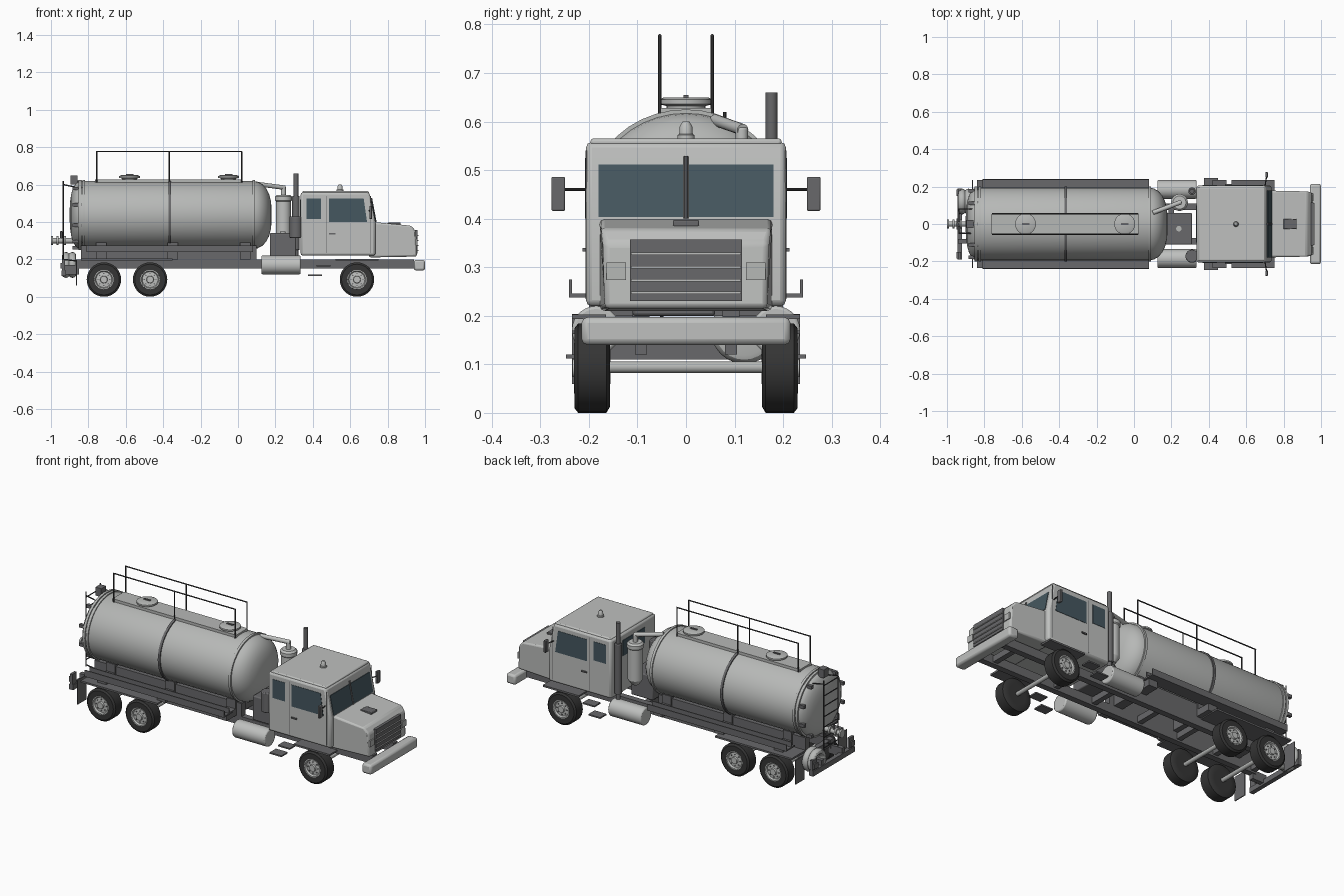
import bpy, bmesh, math
from mathutils import Vector

if "Cube" in bpy.data.objects:
    bpy.data.objects.remove(bpy.data.objects["Cube"])


def mat(name, c):
    m = bpy.data.materials.new(name)
    m.diffuse_color = (*c, 1)
    m.use_nodes = True
    m.node_tree.nodes["Principled BSDF"].inputs["Base Color"].default_value = m.diffuse_color
    return m


PAINT = mat("body_grey", (.52, .53, .52))
STEEL = mat("tank_steel", (.47, .48, .47))
DARK = mat("frame_dark_grey", (.14, .14, .145))
BLACK = mat("thin_black", (.05, .05, .052))
TIRE = mat("tyre_rubber", (.035, .035, .035))
GLASS = mat("window_glass", (.06, .095, .115))


def finish(name, bm, m, bevel=0, seg=2):
    bmesh.ops.recalc_face_normals(bm, faces=bm.faces)
    me = bpy.data.meshes.new(name)
    bm.to_mesh(me)
    bm.free()
    ob = bpy.data.objects.new(name, me)
    bpy.context.collection.objects.link(ob)
    me.materials.append(m)
    if bevel:
        b = ob.modifiers.new("bevel", 'BEVEL')
        b.width, b.segments, b.limit_method = bevel, seg, 'ANGLE'
    bpy.ops.object.select_all(action='DESELECT')
    ob.select_set(True)
    bpy.context.view_layer.objects.active = ob
    bpy.ops.object.shade_smooth_by_angle(angle=math.radians(32))
    return ob


def box(name, x, y, z, m, bevel=0):
    bm = bmesh.new()
    bmesh.ops.create_cube(bm, size=1)
    for v in bm.verts:
        v.co = Vector([(a + b) / 2 + c * (b - a) for (a, b), c in zip((x, y, z), v.co)])
    return finish(name, bm, m, bevel)


def rod(name, a, b, r, m, n=12, bevel=0):
    a, b = Vector(a), Vector(b)
    bm = bmesh.new()
    bmesh.ops.create_cone(bm, cap_ends=True, segments=n, radius1=r, radius2=r, depth=(b - a).length)
    q = (b - a).to_track_quat('Z', 'Y')
    for v in bm.verts:
        v.co = q @ v.co + (a + b) / 2
    return finish(name, bm, m, bevel)


def prism(name, pts, hw, m, bevel=0, front=None):
    # side profile in x-z extruded across y, with optional narrower nose
    bm = bmesh.new()
    f = bm.faces.new([bm.verts.new((x, -hw, z)) for x, z in pts])
    r = bmesh.ops.extrude_face_region(bm, geom=[f])
    for v in r['geom']:
        if isinstance(v, bmesh.types.BMVert):
            v.co.y = hw
    if front:
        for v in bm.verts:
            if v.co.x > front[0]:
                v.co.y *= front[1]
    return finish(name, bm, m, bevel)


def lathe(name, prof, m, centre, axis='X', sy=1, n=40):
    # revolve (position, radius) pairs
    bm = bmesh.new()
    rings = []
    for p, r in prof:
        ring = []
        for i in range(n):
            t = 2 * math.pi * i / n
            c, s = r * math.cos(t), r * math.sin(t)
            co = {'X': (p, c * sy, s), 'Y': (c, p, s), 'Z': (c, s, p)}[axis]
            ring.append(bm.verts.new(Vector(co) + Vector(centre)))
        rings.append(ring)
    for a, b in zip(rings, rings[1:]):
        for i in range(n):
            bm.faces.new((a[i], a[(i + 1) % n], b[(i + 1) % n], b[i]))
    bm.faces.new(rings[0])
    bm.faces.new(rings[-1])
    return finish(name, bm, m)


# frame, cross members, bumpers
for s in (1, -1):
    box("frame_rail", (-.87, .94), sorted((s * .075, s * .11)), (.15, .2), DARK)
for x in (-.85, -.6, -.36, -.1, .2, .45, .85):
    box("cross_member", (x - .015, x + .015), (-.09, .09), (.16, .195), DARK)
box("front_bumper", (.94, 1), (-.215, .215), (.14, .197), PAINT, .012)
box("rear_bumper", (-.945, -.92), (-.19, .19), (.11, .14), DARK)
for s in (1, -1):
    box("rear_bumper_post", (-.94, -.925), sorted((s * .15, s * .19)), (.11, .2), DARK)
    box("rear_bumper_arm", (-.94, -.85), sorted((s * .08, s * .105)), (.12, .17), DARK)
    box("tail_light", (-.95, -.942), sorted((s * .15, s * .185)), (.15, .18), DARK)
    box("mud_flap", (-.865, -.86), sorted((s * .155, s * .235)), (.06, .2), DARK)

# wheels and axles
for x in (-.717, -.47, .636):
    rod("axle", (x, -.17, .094), (x, .17, .094), .012, STEEL)
    for s in (1, -1):
        c = (x, 0, .092)
        lathe("tyre", [(s * .157, .055), (s * .157, .08), (s * .164, .092), (s * .222, .092),
                       (s * .23, .082), (s * .23, .052), (s * .218, .05)], TIRE, c, 'Y', n=32)
        lathe("wheel_rim", [(s * .2, .05), (s * .231, .052), (s * .231, .047), (s * .222, .042),
                            (s * .224, .02), (s * .234, .018), (s * .234, .004)], PAINT, c, 'Y', n=24)
        for i in range(8):
            t = i * math.pi / 4
            px, pz = x + .032 * math.cos(t), .092 + .032 * math.sin(t)
            rod("wheel_bolt", (px, s * .22, pz), (px, s * .227, pz), .004, DARK, 6)

# fenders, cab steps, fuel tanks, hose trays
for s in (1, -1):
    def sy(a, b):
        return sorted((s * a, s * b))
    box("front_fender", (.52, .75), sy(.165, .235), (.193, .203), DARK)
    box("rear_fender", (-.84, -.35), sy(.1, .235), (.194, .204), DARK)
    box("lower_step", (.375, .45), sy(.19, .247), (.112, .12), DARK)
    box("upper_step", (.42, .495), sy(.18, .235), (.162, .17), DARK)
    rod("fuel_tank", (.125, s * .185, .17), (.335, s * .185, .17), .05, PAINT, 28, .006)
    box("tray_floor", (-.81, .08), sy(.165, .24), (.238, .246), DARK)
    box("tray_outer_wall", (-.81, .08), sy(.235, .241), (.238, .275), DARK)
    box("tray_inner_wall", (-.81, .08), sy(.19, .196), (.238, .275), DARK)
    box("tank_bearer", (-.84, .1), sy(.075, .11), (.2, .275), DARK)
for x in (-.73, -.35, .04):
    box("tank_saddle", (x - .028, x + .028), (-.2, .2), (.2, .24), DARK)
    box("saddle_pad", (x - .028, x + .028), (-.12, .12), (.235, .29), DARK)

# tank with domed ends and bands
CZ, R, SY = .437, .182, 1.07
dome = [math.radians(a) for a in (6, 15, 30, 45, 60, 75, 90)]
prof = [(-.84 - .06 * math.cos(t), R * math.sin(t) ** .7) for t in dome]
prof += [(.08 + .1 * math.cos(t), R * math.sin(t) ** .7) for t in reversed(dome)]
lathe("tank", prof, STEEL, (0, 0, CZ), 'X', SY)
for x in (-.845, -.825, -.365, .085):
    lathe("tank_band", [(x - .007, R), (x - .007, R + .006), (x + .007, R + .006), (x + .007, R)],
          DARK if x == -.365 else STEEL, (0, 0, CZ), 'X', SY)

# roof walkway, hatches, hand rails
box("walkway", (-.765, .025), (-.052, .052), (.612, .628), STEEL)
for x in (-.58, -.05):
    lathe("hatch", [(.60, .038), (.632, .04), (.636, .056), (.645, .056), (.65, .045)], STEEL, (x, 0, 0), 'Z', n=28)
    box("hatch_handle", (x - .02, x + .02), (-.005, .005), (.648, .655), DARK)
for y in (-.054, .054):
    rod("hand_rail", (-.758, y, .777), (.022, y, .777), .0035, BLACK, 8)
    for x in (-.755, -.368, .02):
        rod("rail_post", (x, y, .61), (x, y, .777), .0035, BLACK, 8)

# rear door clamps, ladder, valve, hose coil
for i in range(10):
    t = (i + .5) * math.pi / 5
    y, z = .175 * SY * math.cos(t), CZ + .175 * math.sin(t)
    box("door_clamp", (-.885, -.835), (y - .009, y + .009), (z - .009, z + .009), DARK)
box("door_hinge", (-.895, -.858), (-.022, .022), (.6, .648), DARK)
for y in (-.05, .08):
    rod("ladder_rail", (-.935, y, .19), (-.935, y, .62), .0035, BLACK, 8)
    rod("ladder_bracket", (-.935, y, .6), (-.84, y, .58), .0035, BLACK, 8)
    rod("ladder_foot", (-.935, y, .2), (-.85, y, .19), .0035, BLACK, 8)
for i in range(7):
    z = .23 + i * .06
    rod("ladder_rung", (-.935, -.05, z), (-.935, .08, z), .003, BLACK, 8)
rod("drain_pipe", (-1, 0, .3), (-.86, 0, .3), .014, STEEL, 16)
for x in (-.995, -.965, -.925):
    rod("pipe_flange", (x - .005, 0, .3), (x + .005, 0, .3), .024, STEEL, 16)
rod("valve_stem", (-.945, 0, .3), (-.945, 0, .35), .006, DARK)
box("valve_handle", (-.95, -.94), (-.03, .03), (.345, .352), DARK)
for x in (-.92, -.885):
    bm = bmesh.new()
    bm.free()
    lathe("hose_coil", [(x + .02 * math.cos(t), .052 + .017 * math.sin(t)) for t in
                        [i * math.pi / 6 for i in range(12)] + [0]][:13], STEEL, (0, .12, .17), 'X', n=24)

# pump, air cleaner, canister, exhaust between tank and cab
box("pump_box", (.17, .31), (-.11, .06), (.2, .34), DARK, .006)
rod("pump_cap", (.24, -.025, .34), (.24, -.025, .348), .015, STEEL, 16)
rod("air_cleaner", (.31, -.172, .315), (.31, -.172, .43), .035, DARK, 24, .005)
lathe("canister", [(.3, .02), (.33, .04), (.51, .04), (.515, .045), (.535, .045), (.545, .035)], PAINT, (.243, .115, 0), 'Z', n=28)
rod("canister_riser", (.243, .115, .54), (.243, .115, .588), .013, PAINT, 16, .004)
rod("suction_pipe", (.25, .117, .583), (.1, .06, .603), .012, PAINT, 16)
rod("exhaust_stack", (.31, .176, .2), (.31, .176, .66), .0125, DARK, 20)
rod("exhaust_muffler", (.31, .176, .25), (.31, .176, .54), .02, DARK, 20, .004)

# cab and hood
prism("cab", [(.335, .22), (.335, .558), (.703, .558), (.735, .4), (.735, .22)], .206, PAINT, .012)
box("roof_cap", (.345, .7), (-.197, .197), (.55, .565), PAINT, .006)
prism("hood", [(.7, .21), (.7, .402), (.76, .396), (.925, .38), (.952, .35), (.957, .215)],
      .178, PAINT, .01, (.94, .94))
box("hood_scoop", (.8, .87), (-.027, .027), (.383, .397), DARK, .003)
lathe("roof_beacon", [(.56, .018), (.572, .018), (.574, .014), (.59, .013), (.6, .007)], PAINT, (.545, 0, 0), 'Z', n=20)

# windscreen plates follow the slanted front
for s in (1, -1):
    bm = bmesh.new()
    x_at = lambda z: .735 - (z - .4) * .2025
    quad = [(y, z) for y, z in ((.006, .403), (.18, .403), (.18, .512), (.006, .512))]
    lo = [bm.verts.new((x_at(z) - .003, s * y, z)) for y, z in quad]
    hi = [bm.verts.new((x_at(z) + .003, s * y, z)) for y, z in quad]
    bm.faces.new(lo)
    bm.faces.new(hi)
    for i in range(4):
        j = (i + 1) % 4
        bm.faces.new((lo[i], lo[j], hi[j], hi[i]))
    finish("windscreen", bm, GLASS)
rod("windscreen_pillar", (.736, 0, .4), (.712, 0, .528), .005, DARK, 8)

# side windows, doors, handles, mirrors, headlights
for s in (1, -1):
    def sy(a, b):
        return sorted((s * a, s * b))
    box("rear_side_window", (.365, .445), sy(.203, .208), (.417, .525), GLASS)
    prism_pts = [(.487, .4), (.487, .525), (.672, .525), (.69, .4)]
    w = prism("door_window", prism_pts, .0025, GLASS)
    w.location.y = s * .2055
    for x in (.472, .71):
        box("door_seam", (x - .0015, x + .0015), sy(.204, .207), (.235, .54), DARK)
    box("door_handle", (.487, .52), sy(.204, .213), (.332, .34), DARK)
    rod("mirror_arm", (.7, s * .2, .46), (.71, s * .26, .46), .003, BLACK, 8)
    box("mirror", (.702, .716), sy(.249, .277), (.416, .486), DARK, .003)
    box("headlight", (.945, .96), sy(.124, .164), (.274, .31), STEEL)
box("rear_cab_window", (.332, .337), (-.1, .1), (.43, .52), GLASS)

# grille with bars
box("grille", (.945, .961), (-.115, .115), (.23, .357), DARK)
for z in (.247, .273, .3, .328):
    box("grille_bar", (.955, .966), (-.113, .113), (z - .0025, z + .0025), PAINT)
